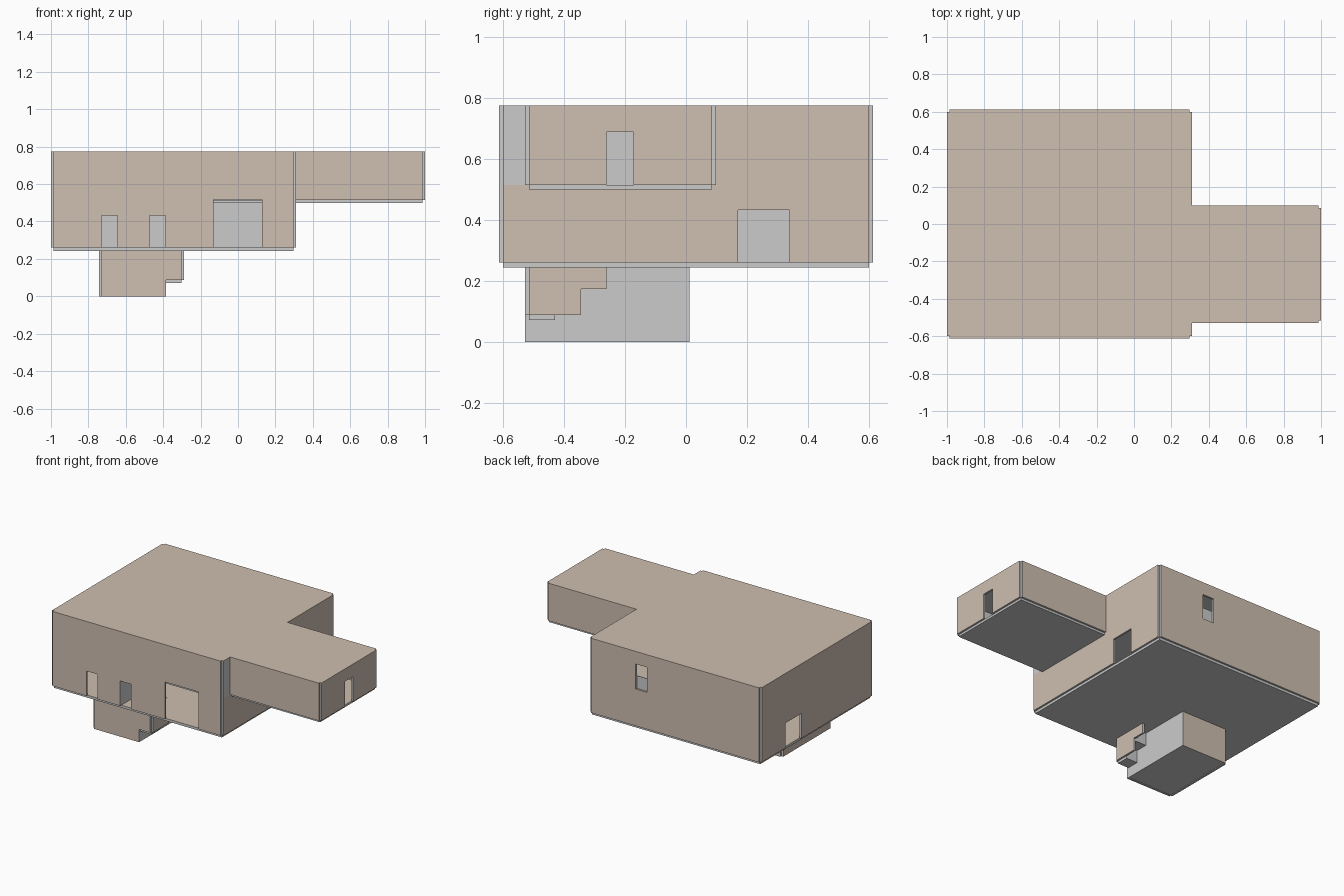
import bpy, bmesh
from mathutils import Vector

if "Cube" in bpy.data.objects:
    bpy.data.objects.remove(bpy.data.objects["Cube"])


def material(name, rgb):
    m = bpy.data.materials.new(name)
    m.diffuse_color = (*rgb, 1)
    m.use_nodes = True
    m.node_tree.nodes["Principled BSDF"].inputs["Base Color"].default_value = m.diffuse_color
    return m


GREY = material("plain_grey", (0.8, 0.8, 0.78))
TAN = material("tan", (0.62, 0.52, 0.44))


def panel(name, axis, a, b, u, v, holes=(), tan=None):
    """Slab from a to b along axis, spanning u and v, with rectangular holes.
    Faces whose direction is in tan are coloured, the rest stay grey."""
    tan = tan or []
    us = sorted({*u, *[c for h in holes for c in h[:2]]})
    vs = sorted({*v, *[c for h in holes for c in h[2:]]})
    bm = bmesh.new()

    def place(p, q):
        co = [p, q]
        co.insert(axis, a)
        return bm.verts.new(co)

    grid = [[place(p, q) for q in vs] for p in us]
    for i in range(len(us) - 1):
        for j in range(len(vs) - 1):
            cu, cv = (us[i] + us[i + 1]) / 2, (vs[j] + vs[j + 1]) / 2
            if any(h[0] < cu < h[1] and h[2] < cv < h[3] for h in holes):
                continue
            bm.faces.new((grid[i][j], grid[i + 1][j], grid[i + 1][j + 1], grid[i][j + 1]))
    bmesh.ops.delete(bm, geom=[w for w in bm.verts if not w.link_faces], context='VERTS')
    ext = bmesh.ops.extrude_face_region(bm, geom=bm.faces[:], use_keep_orig=True)
    move = Vector((0, 0, 0))
    move[axis] = b - a
    bmesh.ops.translate(bm, vec=move, verts=[g for g in ext["geom"] if isinstance(g, bmesh.types.BMVert)])
    bmesh.ops.recalc_face_normals(bm, faces=bm.faces[:])
    bm.normal_update()
    for f in bm.faces:
        f.material_index = int(any(f.normal.dot(Vector(d)) > 0.9 for d in tan))
    me = bpy.data.meshes.new(name)
    bm.to_mesh(me)
    bm.free()
    me.materials.append(GREY)
    me.materials.append(TAN)
    ob = bpy.data.objects.new(name, me)
    bpy.context.collection.objects.link(ob)
    return ob


UP = (0, 0, 1)
L, R, F, B = (-1, 0, 0), (1, 0, 0), (0, -1, 0), (0, 1, 0)
G, M, T = 0.26, 0.515, 0.775          # ground floor, upper floor, roof
X0, X1, Y0, Y1 = -0.987, 0.297, -0.6, 0.6
t = 0.013

# Main block walls with door openings
front_doors = [(-0.73, -0.645, G, 0.432), (-0.472, -0.387, G, 0.432), (-0.13, 0.127, G, 0.517)]
panel("front_wall", 1, Y0, Y0 - t, (X0, X1), (G, T), front_doors, [F, UP])
panel("back_wall", 1, Y1, Y1 + t, (X0, X1), (G, T), [(-0.13, -0.045, 0.6, 0.688)], [B, UP])
panel("left_wall", 0, X0, X0 - t, (Y0, Y1), (G, T), [(0.17, 0.34, G, 0.432)], [L, UP])
panel("right_wall", 0, X1, X1 + t, (Y0, Y1), (G, M), [(0.17, 0.34, G, 0.432)], [R])
panel("right_upper_wall_back", 0, X1, X1 + t, (0.085, Y1), (M, T), tan=[R, UP])
panel("right_upper_wall_front", 0, X1, X1 + t, (Y0, -0.515), (M, T), tan=[UP])

# Recessed lower half of the back opening
bpy.data.objects["back_wall"].data.update()
bpy.data.objects.remove(bpy.data.objects["back_wall"])
panel("back_wall", 1, Y1, Y1 + t, (X0, X1), (G, T), [(-0.13, -0.045, M, 0.688)], [B, UP])
panel("back_opening_panel", 1, Y1 - 0.005, Y1, (-0.13, -0.045), (M, 0.602))

# Main block floors, roof and inner partition
panel("ground_floor", 2, G - 0.017, G, (X0, X1), (Y0, Y1), [(-0.387, -0.302, -0.515, -0.26)], [UP])
panel("upper_floor", 2, M - 0.013, M, (X0, X1), (Y0, Y1), tan=[UP])
panel("main_roof", 2, T - t, T, (X0, X1), (Y0, Y1), tan=[UP])
panel("partition", 0, -0.485, -0.472, (Y0, Y1), (G, M))

# Raised side wing
panel("wing_floor", 2, M - 0.015, M, (X1, 0.987), (-0.515, 0.085), tan=[UP])
panel("wing_roof", 2, T - t, T, (X1, 0.987), (-0.515, 0.085), tan=[UP])
panel("wing_front_wall", 1, -0.515, -0.515 - t, (X1, 0.987), (M, T), tan=[F, UP])
panel("wing_back_wall", 1, 0.085, 0.085 + t, (X1, 0.987), (M, T), tan=[B, UP])
panel("wing_end_wall", 0, 0.987, 1.0, (-0.515, 0.085), (M, T), [(-0.26, -0.173, M, 0.688)], [R, UP])

# Basement room
C = G - 0.017
panel("basement_floor", 2, 0.004, 0.017, (-0.73, -0.398), (-0.515, -0.002), tan=[UP])
panel("basement_front_wall", 1, -0.515, -0.528, (-0.73, -0.386), (0, C), tan=[F])
panel("basement_back_wall", 1, -0.002, 0.011, (-0.73, -0.386), (0, C), tan=[B])
panel("basement_left_wall", 0, -0.73, -0.743, (-0.515, -0.002), (0, C), tan=[L])
panel("basement_right_wall", 0, -0.398, -0.386, (-0.515, -0.002), (0, C), [(-0.515, -0.43, 0.088, C)])

# Stair shaft beside the basement
panel("stair_front_wall", 1, -0.515, -0.528, (-0.386, -0.302), (0.088, C), tan=[F])
panel("stair_side_wall", 0, -0.302, -0.289, (-0.515, -0.26), (0.088, C),
      [(-0.345, -0.26, 0.088, 0.174)], [R])
panel("stair_lower_tread", 2, 0.071, 0.088, (-0.386, -0.302), (-0.515, -0.43), tan=[UP])
panel("stair_middle_tread", 2, 0.157, 0.174, (-0.386, -0.302), (-0.43, -0.345), tan=[UP])
panel("stair_lower_riser", 1, -0.443, -0.43, (-0.386, -0.302), (0.088, 0.157))
panel("stair_upper_riser", 1, -0.358, -0.345, (-0.386, -0.302), (0.174, C))
panel("stair_top_tread", 2, C, G, (-0.387, -0.302), (-0.345, -0.26), tan=[UP])
